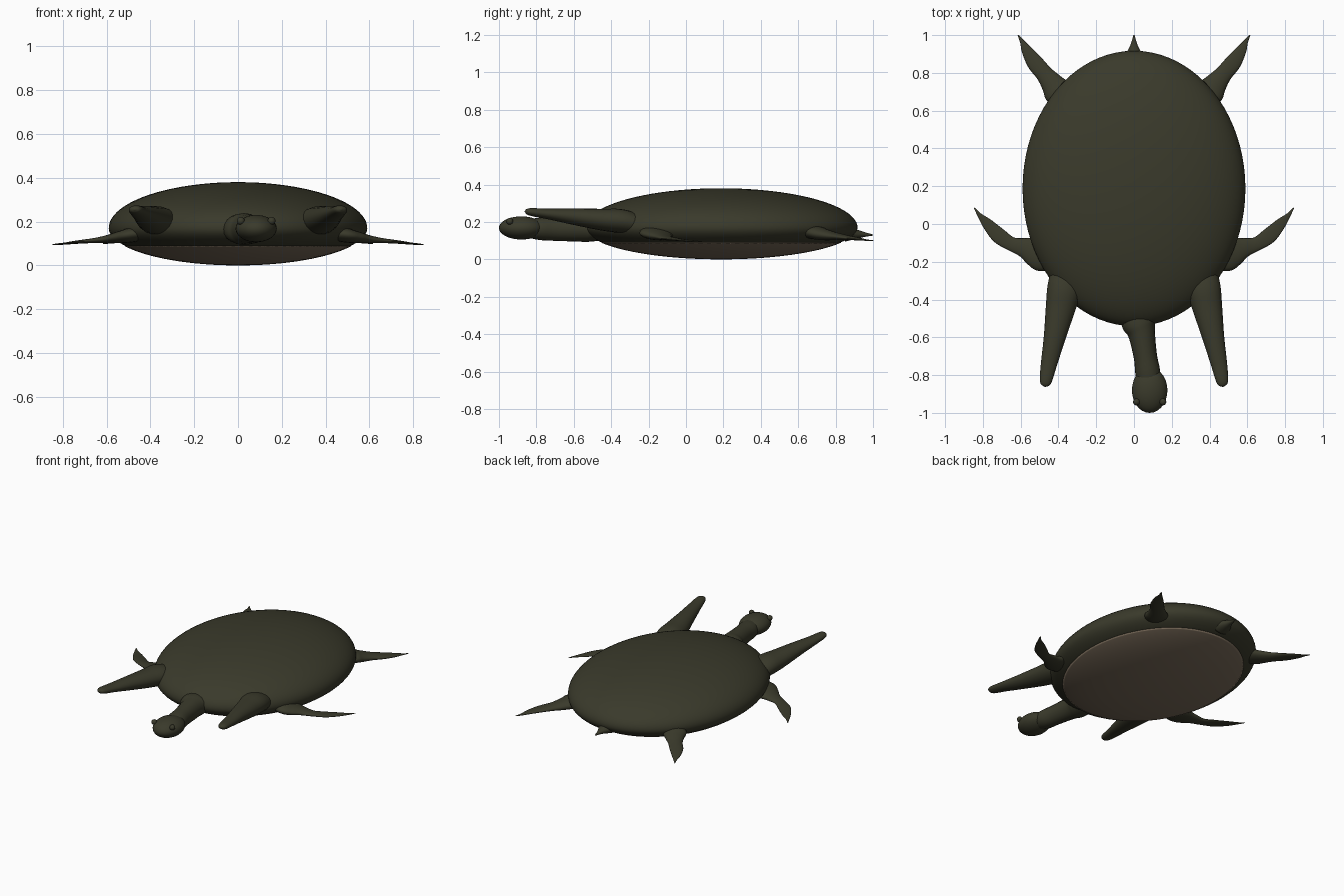
import bpy, bmesh, math
from mathutils import Vector

cube = bpy.data.objects.get("Cube")
if cube:
    bpy.data.objects.remove(cube)


def material(name, rgb):
    m = bpy.data.materials.new(name)
    m.use_nodes = True
    m.diffuse_color = (*rgb, 1)
    m.node_tree.nodes["Principled BSDF"].inputs["Base Color"].default_value = (*rgb, 1)
    return m


OLIVE = material("dark olive skin", (0.042, 0.042, 0.024))
BROWN = material("belly brown", (0.19, 0.145, 0.1))
Z_UP = Vector((0, 0, 1))


def finish(name, bm, mat):
    bmesh.ops.recalc_face_normals(bm, faces=bm.faces[:])
    me = bpy.data.meshes.new(name)
    bm.to_mesh(me)
    bm.free()
    me.materials.append(mat)
    me.shade_smooth()
    ob = bpy.data.objects.new(name, me)
    bpy.context.collection.objects.link(ob)
    return ob


def skin(name, rings, mat):
    """Bridge a row of equal rings and cap both ends."""
    bm = bmesh.new()
    rows = [[bm.verts.new(p) for p in ring] for ring in rings]
    n = len(rows[0])
    for a, b in zip(rows, rows[1:]):
        for i in range(n):
            j = (i + 1) % n
            bm.faces.new((a[i], a[j], b[j], b[i]))
    bm.faces.new(rows[0])
    bm.faces.new(rows[-1])
    return finish(name, bm, mat)


def smooth_path(stations, steps=6):
    """Catmull-Rom interpolation through stations of any dimension."""
    pts = [Vector(s) for s in stations]
    pts = [pts[0] * 2 - pts[1]] + pts + [pts[-1] * 2 - pts[-2]]
    out = []
    for a, b, c, d in zip(pts, pts[1:], pts[2:], pts[3:]):
        for k in range(steps):
            t = k / steps
            out.append(0.5 * (2 * b + (c - a) * t + (2 * a - 5 * b + 4 * c - d) * t * t
                              + (3 * b - a - 3 * c + d) * t ** 3))
    return out + [pts[-2]]


def limb(name, stations, side=1, sides=20):
    """Loft ellipses; station = x, y, z, half width, half thickness."""
    path = smooth_path(stations)
    rings = []
    for i, s in enumerate(path):
        a, b = path[max(i - 1, 0)], path[min(i + 1, len(path) - 1)]
        across = Vector((b[1] - a[1], a[0] - b[0], 0)).normalized()
        ring = []
        for k in range(sides):
            t = math.tau * k / sides
            p = Vector(s[:3]) + across * max(s[3], .002) * math.cos(t) + Z_UP * max(s[4], .002) * math.sin(t)
            ring.append((p.x * side, p.y, p.z))
        rings.append(ring)
    return skin(name, rings, OLIVE)


def dome_part(name, start, end, rx, ry, up, down, mat, rows=28, sides=80):
    """Part of a squashed ellipsoid between two latitudes in degrees."""
    rings = []
    for i in range(rows + 1):
        lat = math.radians(start + (end - start) * i / rows)
        r, h = math.cos(lat), math.sin(lat)
        z = 0.17 + h * (up if h > 0 else down)
        rings.append([(rx * r * math.cos(math.tau * k / sides),
                       0.188 + ry * r * math.sin(math.tau * k / sides), z) for k in range(sides)])
    return skin(name, rings, mat)


def ball(name, centre, size):
    bm = bmesh.new()
    bmesh.ops.create_uvsphere(bm, u_segments=28, v_segments=18, radius=1)
    bmesh.ops.scale(bm, vec=size, verts=bm.verts)
    bmesh.ops.translate(bm, vec=centre, verts=bm.verts)
    return finish(name, bm, OLIVE)


# Shell and belly plate
dome_part("shell", 89.5, -31, 0.59, 0.729, 0.21, 0.165, OLIVE)
dome_part("belly", -28.5, -89.5, 0.59, 0.729, 0.21, 0.17, BROWN)

# Paired limbs
FRONT_ARM = [(.33, -.20, .17, .09, .05), (.365, -.33, .202, .092, .064), (.39, -.45, .212, .078, .058),
             (.42, -.60, .228, .058, .044), (.45, -.74, .243, .043, .028), (.465, -.82, .252, .034, .022),
             (.47, -.85, .255, .024, .015), (.472, -.862, .256, .003, .003)]
SIDE_FLIPPER = [(.40, -.18, .15, .06, .03), (.48, -.16, .14, .092, .034), (.535, -.142, .13, .078, .028),
                (.585, -.125, .122, .052, .020), (.65, -.105, .114, .037, .012), (.715, -.062, .108, .041, .008),
                (.775, .0, .101, .029, .005), (.82, .05, .097, .011, .004), (.845, .085, .095, .003, .002)]
REAR_FLIPPER = [(.35, .61, .15, .05, .03), (.40, .695, .142, .075, .036), (.435, .745, .132, .060, .030),
                (.475, .795, .124, .046, .021), (.525, .855, .117, .043, .013), (.568, .92, .109, .028, .008),
                (.592, .965, .103, .012, .004), (.614, 1.0, .10, .003, .002)]
for label, side in (("left", 1), ("right", -1)):
    limb(label + "_front_arm", FRONT_ARM, side)
    limb(label + "_side_flipper", SIDE_FLIPPER, side)
    limb(label + "_rear_flipper", REAR_FLIPPER, side)

# Tail
limb("tail", [(0, .85, .14, .075, .045), (0, .91, .135, .038, .026),
              (0, .95, .133, .018, .014), (0, 1.0, .13, .003, .003)])

# Neck, head and eyes
limb("neck", [(.015, -.42, .165, .09, .06), (.025, -.52, .166, .092, .072), (.04, -.58, .165, .072, .070),
              (.06, -.70, .163, .062, .064), (.072, -.78, .163, .066, .060), (.078, -.84, .165, .06, .05)])
ball("head", (.083, -.88, .168), (.094, .12, .062))
for label, side in (("left", 1), ("right", -1)):
    ball(label + "_eye", (.083 + side * .07, -.942, .203), (.018, .018, .018))
